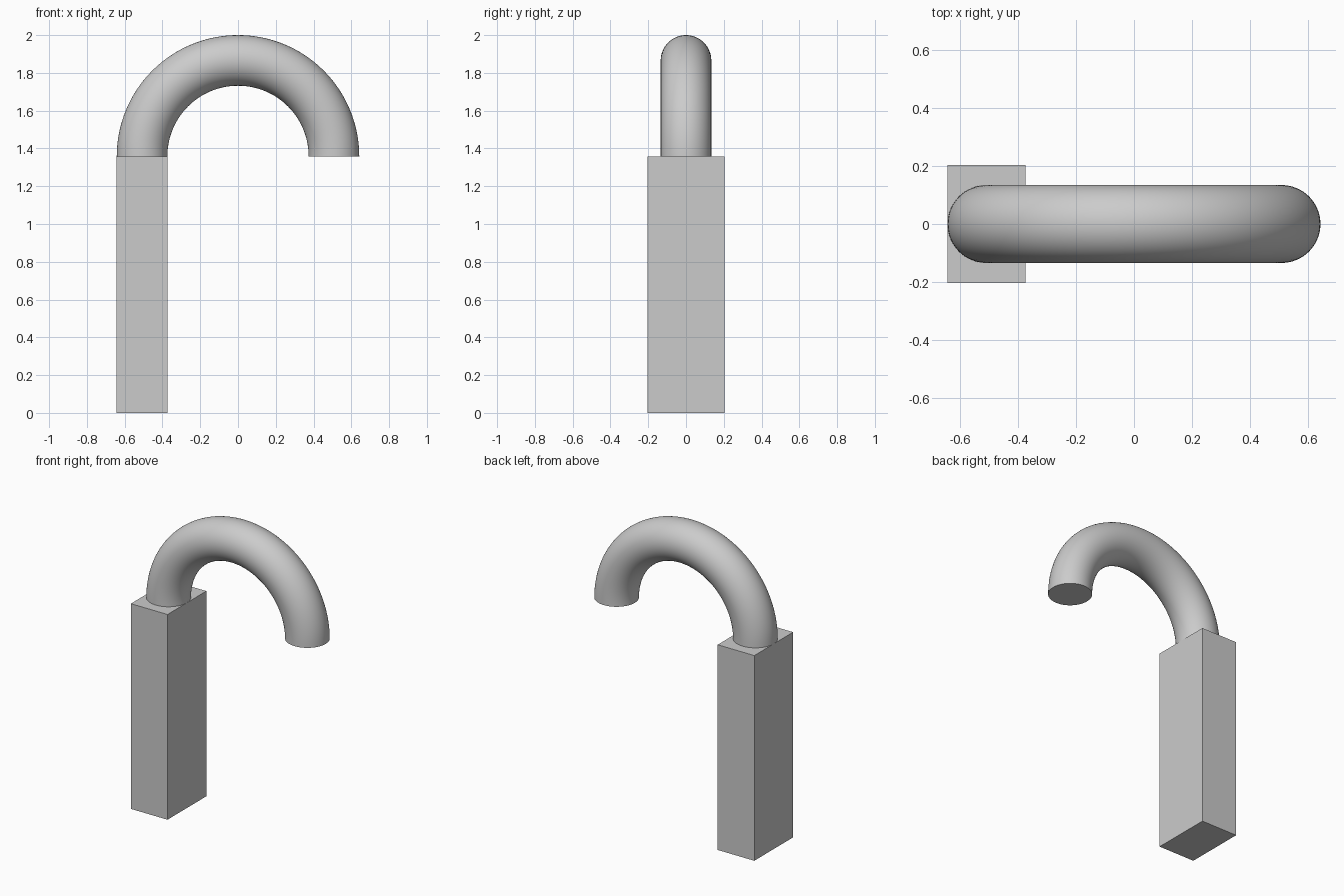
import bpy
import bmesh
import math
from mathutils import Matrix, Vector

if "Cube" in bpy.data.objects:
    bpy.data.objects.remove(bpy.data.objects["Cube"], do_unlink=True)

BEND = 0.508      # radius of the arch centreline
TUBE = 0.134      # radius of the round tube
DEPTH = 0.406     # depth of the post
HEIGHT = 1.358    # post height, where the arch springs

grey = bpy.data.materials.new("plain grey")
grey.use_nodes = True
colour = (0.6, 0.6, 0.6, 1)
grey.diffuse_color = colour
grey.node_tree.nodes["Principled BSDF"].inputs["Base Color"].default_value = colour


def add_object(name, bm):
    mesh = bpy.data.meshes.new(name)
    bmesh.ops.recalc_face_normals(bm, faces=bm.faces)
    bm.to_mesh(mesh)
    bm.free()
    mesh.materials.append(grey)
    obj = bpy.data.objects.new(name, mesh)
    bpy.context.collection.objects.link(obj)
    return obj


# Rectangular post
bm = bmesh.new()
bmesh.ops.create_cube(bm, size=1)
bmesh.ops.scale(bm, vec=(2 * TUBE, DEPTH, HEIGHT), verts=bm.verts)
bmesh.ops.translate(bm, vec=(-BEND, 0, HEIGHT / 2), verts=bm.verts)
add_object("post", bm)

# Arched tube: a disc swept half a turn, with a flat cap at each end
bm = bmesh.new()
centre = Vector((0, 0, HEIGHT))
bmesh.ops.create_circle(bm, cap_ends=True, segments=64, radius=TUBE,
                        matrix=Matrix.Translation((-BEND, 0, HEIGHT)))
start_cap = bm.faces[:]
bmesh.ops.spin(bm, geom=start_cap + bm.edges[:] + bm.verts[:], cent=centre,
               axis=(0, 1, 0), angle=math.pi, steps=64)
# Cap both open rims if the sweep left them bare
bmesh.ops.holes_fill(bm, edges=[e for e in bm.edges if e.is_boundary], sides=0)
arch = add_object("arched_tube", bm)

bpy.ops.object.select_all(action="DESELECT")
arch.select_set(True)
bpy.context.view_layer.objects.active = arch
bpy.ops.object.shade_smooth_by_angle(angle=math.radians(40))
